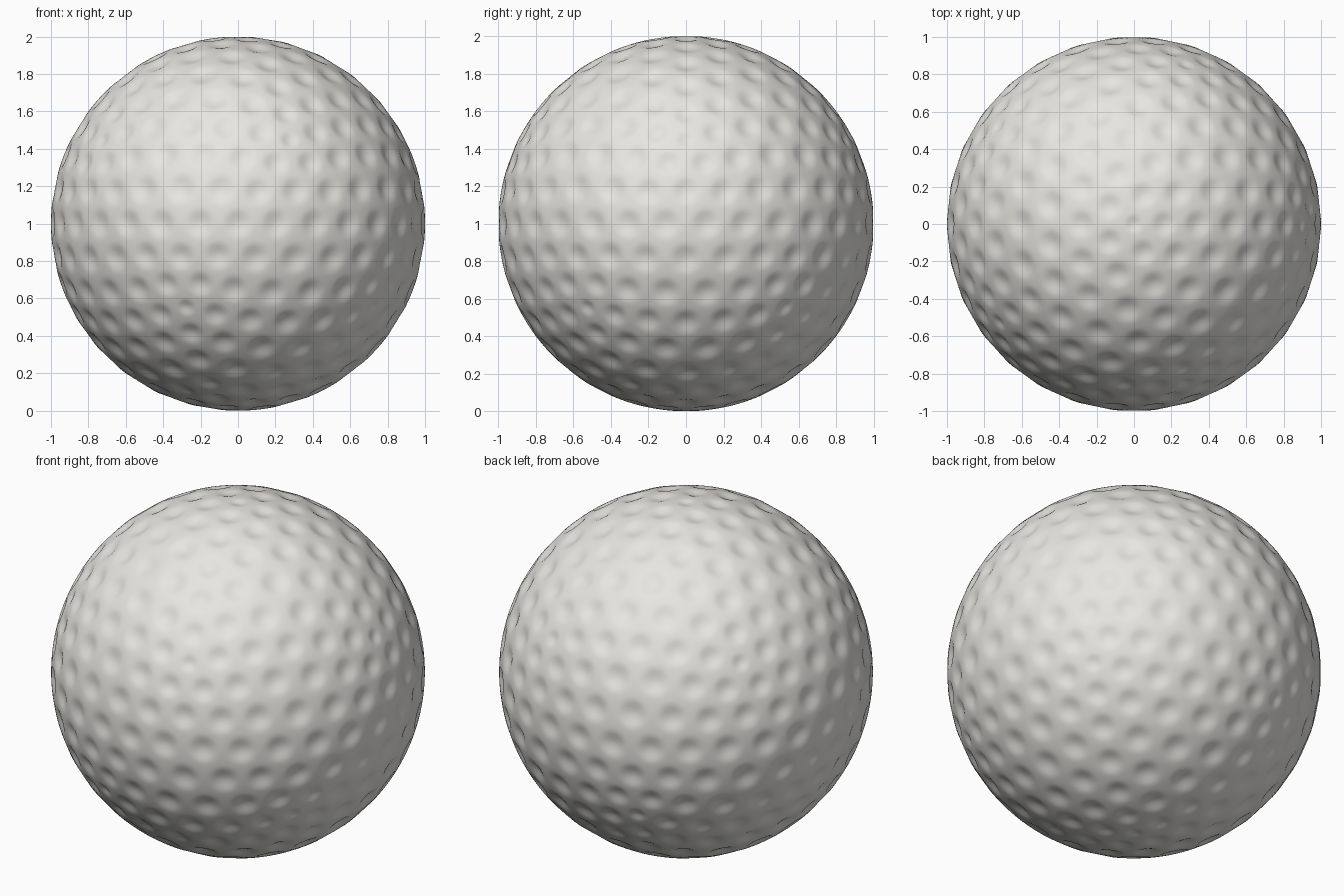
import bpy
import bmesh
from mathutils import Vector, kdtree

DEPTH = 0.017        # how far a dimple sinks
SPREAD = 0.42        # dimple radius as a share of the spacing

cube = bpy.data.objects.get("Cube")
if cube:
    bpy.data.objects.remove(cube, do_unlink=True)


def make_material(name, colour):
    mat = bpy.data.materials.new(name)
    mat.use_nodes = True
    mat.diffuse_color = colour
    bsdf = mat.node_tree.nodes["Principled BSDF"]
    bsdf.inputs["Base Color"].default_value = colour
    bsdf.inputs["Roughness"].default_value = 0.5
    return mat


def split_edges(bm, cuts):
    bmesh.ops.subdivide_edges(bm, edges=bm.edges[:], cuts=cuts, use_grid_fill=True)


# Icosahedron split evenly: every vertex is the centre of one dimple
bm = bmesh.new()
bmesh.ops.create_icosphere(bm, subdivisions=1, radius=1)
split_edges(bm, 5)
dimples = []
for v in bm.verts:
    centre = v.co.normalized()
    near = [(e.other_vert(v).co.normalized() - centre).length for e in v.link_edges]
    radius = SPREAD * sum(near) / len(near)
    small = len(near) == 5
    dimples.append((centre, radius * (0.8 if small else 1)))

tree = kdtree.KDTree(len(dimples))
for i, (centre, radius) in enumerate(dimples):
    tree.insert(centre, i)
tree.balance()

# Finer ball surface, pressed in around each dimple centre
split_edges(bm, 9)
for v in bm.verts:
    direction = v.co.normalized()
    _, i, dist = tree.find(direction)
    radius = dimples[i][1]
    hollow = max(0, 1 - (dist / radius) ** 2) ** 2
    v.co = direction * (1 - DEPTH * hollow * radius / 0.085) + Vector((0, 0, 1))
for f in bm.faces:
    f.smooth = True
bmesh.ops.recalc_face_normals(bm, faces=bm.faces[:])

mesh = bpy.data.meshes.new("dimpled_ball")
bm.to_mesh(mesh)
bm.free()
mesh.materials.append(make_material("off_white", (0.8, 0.79, 0.76, 1)))
ball = bpy.data.objects.new("dimpled_ball", mesh)
bpy.context.collection.objects.link(ball)
